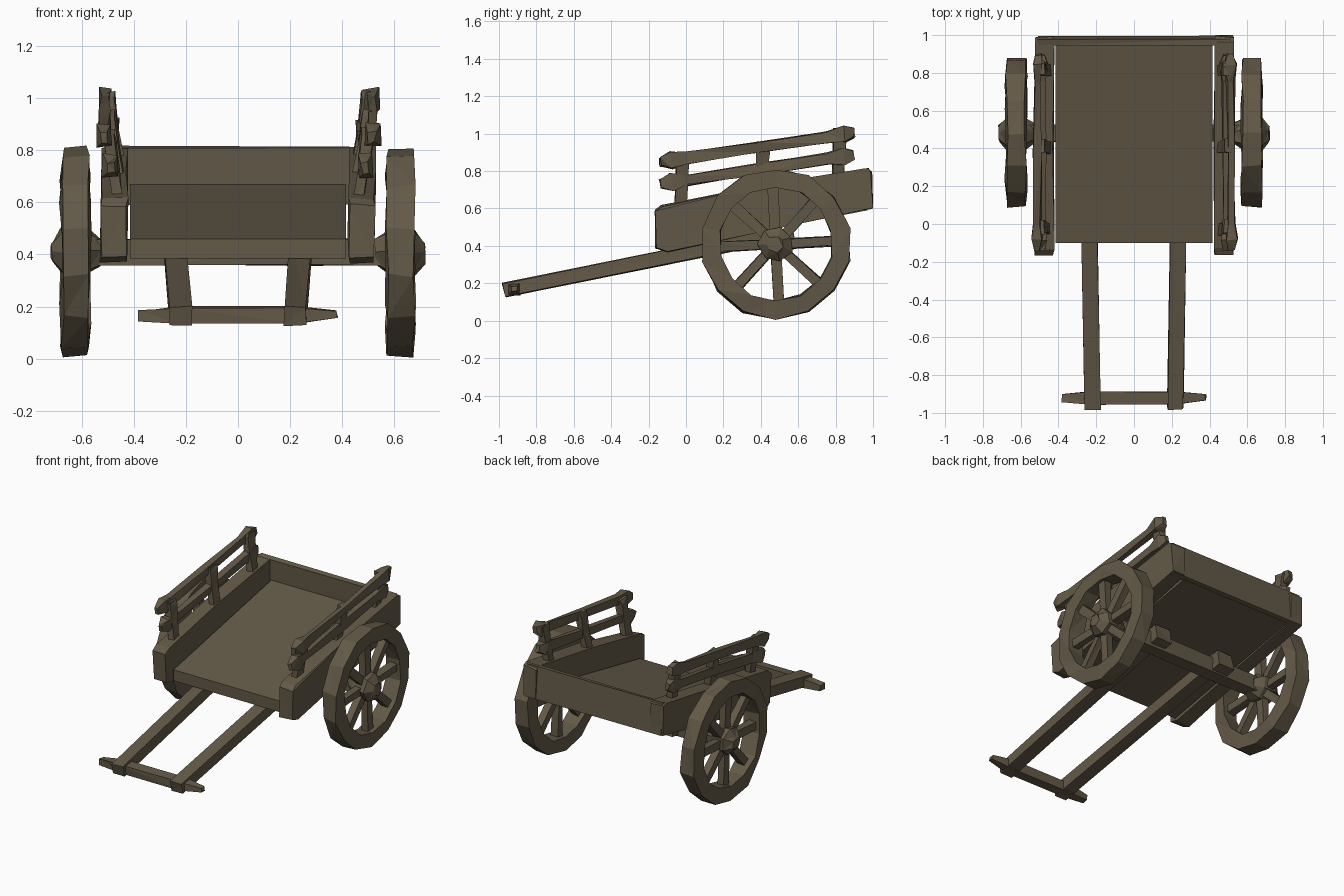
import bpy, bmesh, random
from math import sin, cos, tau
from mathutils import Vector

random.seed(4)
if "Cube" in bpy.data.objects:
    bpy.data.objects.remove(bpy.data.objects["Cube"], do_unlink=True)

wood = bpy.data.materials.new("weathered_wood")
wood.use_nodes = True
wood.diffuse_color = (0.125, 0.1, 0.063, 1)
bsdf = next(n for n in wood.node_tree.nodes if n.type == 'BSDF_PRINCIPLED')
bsdf.inputs["Base Color"].default_value = wood.diffuse_color
bsdf.inputs["Roughness"].default_value = 0.9


def finish(name, bm, rough):
    """Roughen the corners like hand-hewn timber and link the part."""
    for v in bm.verts:
        v.co += Vector([random.uniform(-rough, rough) for _ in range(3)])
    bmesh.ops.triangulate(bm, faces=bm.faces)
    bmesh.ops.recalc_face_normals(bm, faces=bm.faces)
    mesh = bpy.data.meshes.new(name)
    bm.to_mesh(mesh)
    bm.free()
    mesh.materials.append(wood)
    obj = bpy.data.objects.new(name, mesh)
    bpy.context.scene.collection.objects.link(obj)


def add_beam(bm, start, end, wide, tall, side, sections=((0, 1), (1, 1))):
    """Squared timber from start to end; sections are (position, scale)."""
    start, end = Vector(start), Vector(end)
    along = (end - start).normalized()
    side = Vector(side)
    side = (side - along * side.dot(along)).normalized()
    up = side.cross(along)
    rings = []
    for t, k in sections:
        c = start.lerp(end, t)
        rings.append([bm.verts.new(c + side * a * wide * k / 2 + up * b * tall * k / 2)
                      for a, b in ((-1, -1), (1, -1), (1, 1), (-1, 1))])
    for r, q in zip(rings, rings[1:]):
        for i in range(4):
            j = (i + 1) % 4
            bm.faces.new((r[i], r[j], q[j], q[i]))
    bm.faces.new(rings[0])
    bm.faces.new(rings[-1])


def beam(name, start, end, wide, tall, side=(1, 0, 0), sections=((0, 1), (1, 1)), rough=0.004):
    bm = bmesh.new()
    add_beam(bm, start, end, wide, tall, side, sections)
    finish(name, bm, rough)


def lathe(name, profile, sides, centre, closed, rough):
    """Spin (x, radius) points around the axle direction."""
    bm = bmesh.new()
    rings = []
    for i in range(sides):
        a = tau * (i + 0.5) / sides
        rings.append([bm.verts.new((x, centre[0] + r * cos(a), centre[1] + r * sin(a)))
                      for x, r in profile])
    n = len(profile)
    for i in range(sides):
        p, q = rings[i], rings[(i + 1) % sides]
        for k in range(n if closed else n - 1):
            m = (k + 1) % n
            bm.faces.new((p[k], p[m], q[m], q[k]))
    if not closed:
        bm.faces.new([r[0] for r in rings])
        bm.faces.new([r[-1] for r in rings])
    finish(name, bm, rough)


def board(name, points, x0, x1, rough=0.003):
    """Extrude a side outline of (y, z) points between two x positions."""
    bm = bmesh.new()
    a, b = [[bm.verts.new((x, y, z)) for y, z in points] for x in (x0, x1)]
    bm.faces.new(a)
    bm.faces.new(b)
    for i in range(len(a)):
        j = (i + 1) % len(a)
        bm.faces.new((a[i], a[j], b[j], b[i]))
    finish(name, bm, rough)


# Bed
board("bed_floor", [(-0.1, 0.385), (-0.1, 0.46), (0.96, 0.67), (0.97, 0.59)], -0.415, 0.415, 0)
board("tail_board", [(0.955, 0.59), (0.945, 0.81), (0.98, 0.815), (0.995, 0.6)], -0.51, 0.51)

# Undercarriage and crossbar
HUB = (0.48, 0.41)
beam("axle", (-0.6, *HUB), (0.6, *HUB), 0.09, 0.1, (0, 1, 0), ((0, 1), (.3, 1), (.7, 1), (1, 1)))
beam("pull_bar", (-0.38, -0.92, 0.165), (0.38, -0.92, 0.17), 0.06, 0.055, (0, 1, 0),
     ((0, 0.7), (0.2, 1.15), (0.8, 1.1), (1, 0.55)))

FLARED = ((0, 0.7), (0.06, 1.5), (0.14, 1), (0.5, 0.95), (0.86, 1), (0.95, 1.45), (1, 0.8))
for s, label in ((1, "left"), (-1, "right")):
    # Side board with a chamfered front end
    board(label + "_side_board",
          [(-0.16, 0.39), (-0.17, 0.59), (-0.13, 0.615), (0.4, 0.72), (0.96, 0.815),
           (0.99, 0.8), (0.995, 0.6), (0.4, 0.48), (-0.1, 0.37)], s * 0.425, s * 0.525, 0.006)

    # Rails and leaning posts
    for tag, x, z in (("lower", 0.49, 0.732), ("upper", 0.515, 0.848)):
        beam(f"{label}_{tag}_rail", (s * x, -0.14, z), (s * (x - 0.005), 0.9, z + 0.155),
             0.04, 0.058, sections=FLARED, rough=0.007)
    for tag, y, low, top in (("front", -0.03, 0.57, 0.88), ("middle", 0.4, 0.68, 0.95),
                             ("rear", 0.81, 0.74, 1.02)):
        beam(f"{label}_{tag}_post", (s * 0.455, y, low), (s * 0.5, y + 0.015, top), 0.045, 0.065,
             sections=((0, 0.9), (0.5, 0.9), (0.9, 1.1), (1, 1.1)), rough=0.006)

    # Shaft under the bed, with a clamp block behind the axle
    beam(label + "_shaft", (s * 0.22, -0.975, 0.163), (s * 0.245, 0.52, 0.465), 0.085, 0.075)
    beam(label + "_clamp", (s * 0.25, 0.47, 0.42), (s * 0.25, 0.58, 0.44), 0.115, 0.11)

    # Wheel
    lathe(label + "_wheel_rim", [(s * 0.57, 0.305), (s * 0.575, 0.402), (s * 0.675, 0.402),
                                 (s * 0.68, 0.305)], 14, HUB, True, 0.008)
    lathe(label + "_wheel_hub", [(s * 0.525, 0.055), (s * 0.575, 0.09), (s * 0.675, 0.095),
                                 (s * 0.715, 0.045)], 7, HUB, False, 0.006)
    bm = bmesh.new()
    for i in range(8):
        a = tau * i / 8 + 0.05
        y, z = cos(a), sin(a)
        add_beam(bm, (s * 0.625, HUB[0] + 0.05 * y, HUB[1] + 0.05 * z),
                 (s * 0.625, HUB[0] + 0.33 * y, HUB[1] + 0.33 * z), 0.05, 0.052, (1, 0, 0))
    finish(label + "_wheel_spokes", bm, 0.005)
